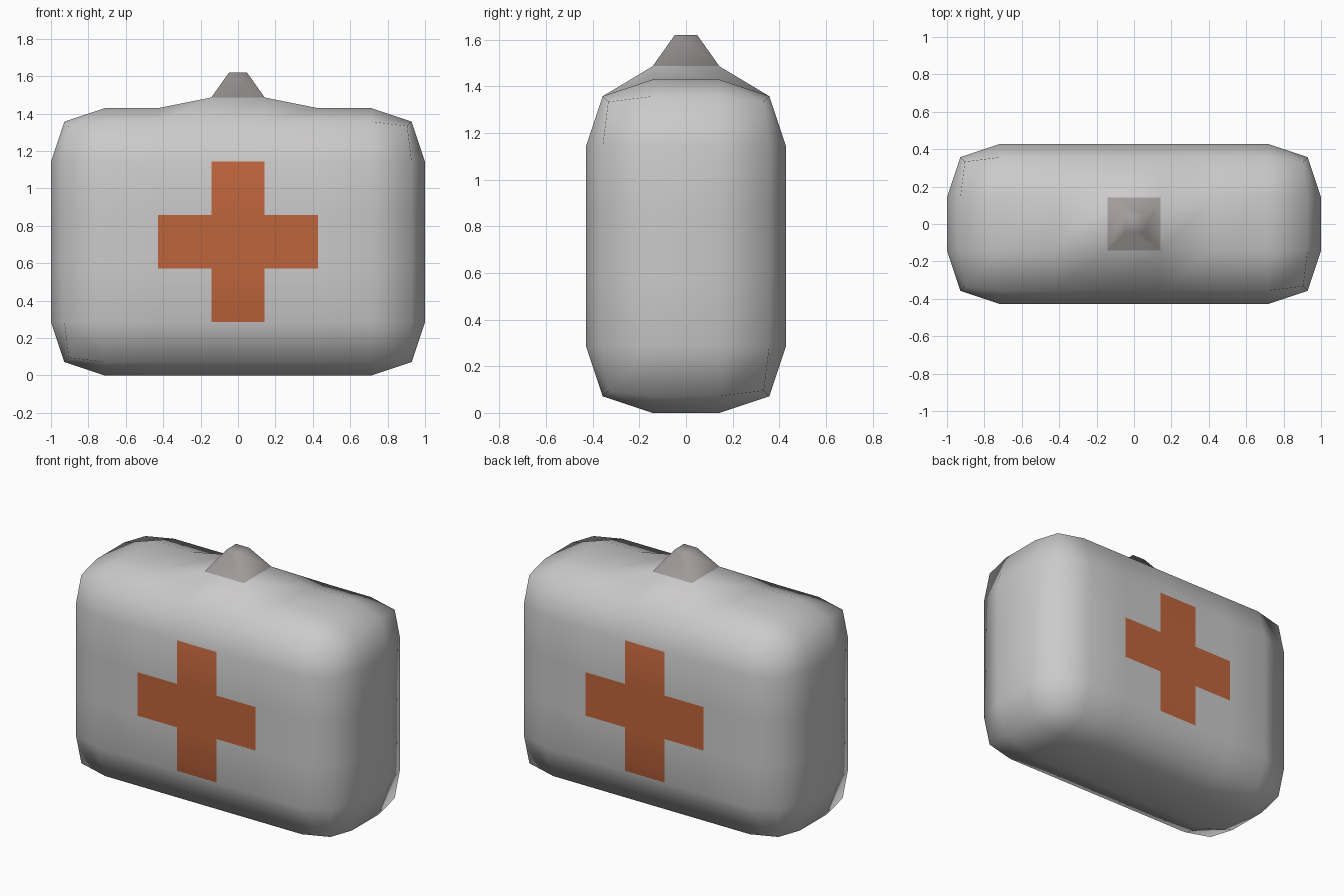
import bpy
import bmesh
from mathutils import Vector

if "Cube" in bpy.data.objects:
    bpy.data.objects.remove(bpy.data.objects["Cube"])


def material(name, rgb):
    m = bpy.data.materials.new(name)
    m.use_nodes = True
    m.diffuse_color = (*rgb, 1)
    m.node_tree.nodes["Principled BSDF"].inputs["Base Color"].default_value = (*rgb, 1)
    return m


CELL = 2 / 7
COUNT = (7, 3, 5)                 # cells along x, y, z
INSET = (0, 0, CELL / 4, CELL / 3)  # pull-in for faces, edges, corners

bm = bmesh.new()
lattice = {}


def vertex(key):
    """Lattice point on the box, with edges and corners pulled inwards."""
    if key not in lattice:
        ends = [k in (0, n) for k, n in zip(key, COUNT)]
        inset = INSET[sum(ends)]
        co = Vector((0, 0, 0))
        for a in range(3):
            co[a] = key[a] * CELL
            if ends[a]:
                co[a] += inset if key[a] == 0 else -inset
        co.x -= COUNT[0] * CELL / 2
        co.y -= COUNT[1] * CELL / 2
        lattice[key] = bm.verts.new(co)
    return lattice[key]


# Shell of the bag: one grid of quads per side
for axis in range(3):
    u, v = (axis + 1) % 3, (axis + 2) % 3
    for level in (0, COUNT[axis]):
        for i in range(COUNT[u]):
            for j in range(COUNT[v]):
                quad = []
                for du, dv in ((0, 0), (1, 0), (1, 1), (0, 1)):
                    key = [0, 0, 0]
                    key[axis], key[u], key[v] = level, i + du, j + dv
                    quad.append(vertex(tuple(key)))
                if level == 0:
                    quad.reverse()
                face = bm.faces.new(quad)
                # Plus-shaped emblem on front and back
                if axis == 1:
                    z, x = i, j
                    upright = x == 3 and 1 <= z <= 3
                    bar = z == 2 and 2 <= x <= 4
                    face.material_index = 1 if upright or bar else 0
                # Raised middle cell of the top carries the handle
                if axis == 2 and level and (i, j) == (3, 1):
                    handle_base = face

# Tapered handle pulled up from the top
for vert in handle_base.verts:
    vert.co.z += CELL / 5
top = bmesh.ops.extrude_discrete_faces(bm, faces=[handle_base])["faces"][0]
for vert in top.verts:
    vert.co = Vector((vert.co.x / 3, vert.co.y / 3, 1.62))
top.material_index = 2
for edge in top.edges:
    for face in edge.link_faces:
        face.material_index = 2

bm.normal_update()
for face in bm.faces:
    face.smooth = True
mesh = bpy.data.meshes.new("medical_bag")
bm.to_mesh(mesh)
bm.free()
bag = bpy.data.objects.new("medical_bag", mesh)
bpy.context.collection.objects.link(bag)

mesh.materials.append(material("light_grey_cloth", (0.60, 0.59, 0.59)))
mesh.materials.append(material("rust_orange", (0.52, 0.13, 0.045)))
mesh.materials.append(material("grey_handle", (0.36, 0.33, 0.33)))
